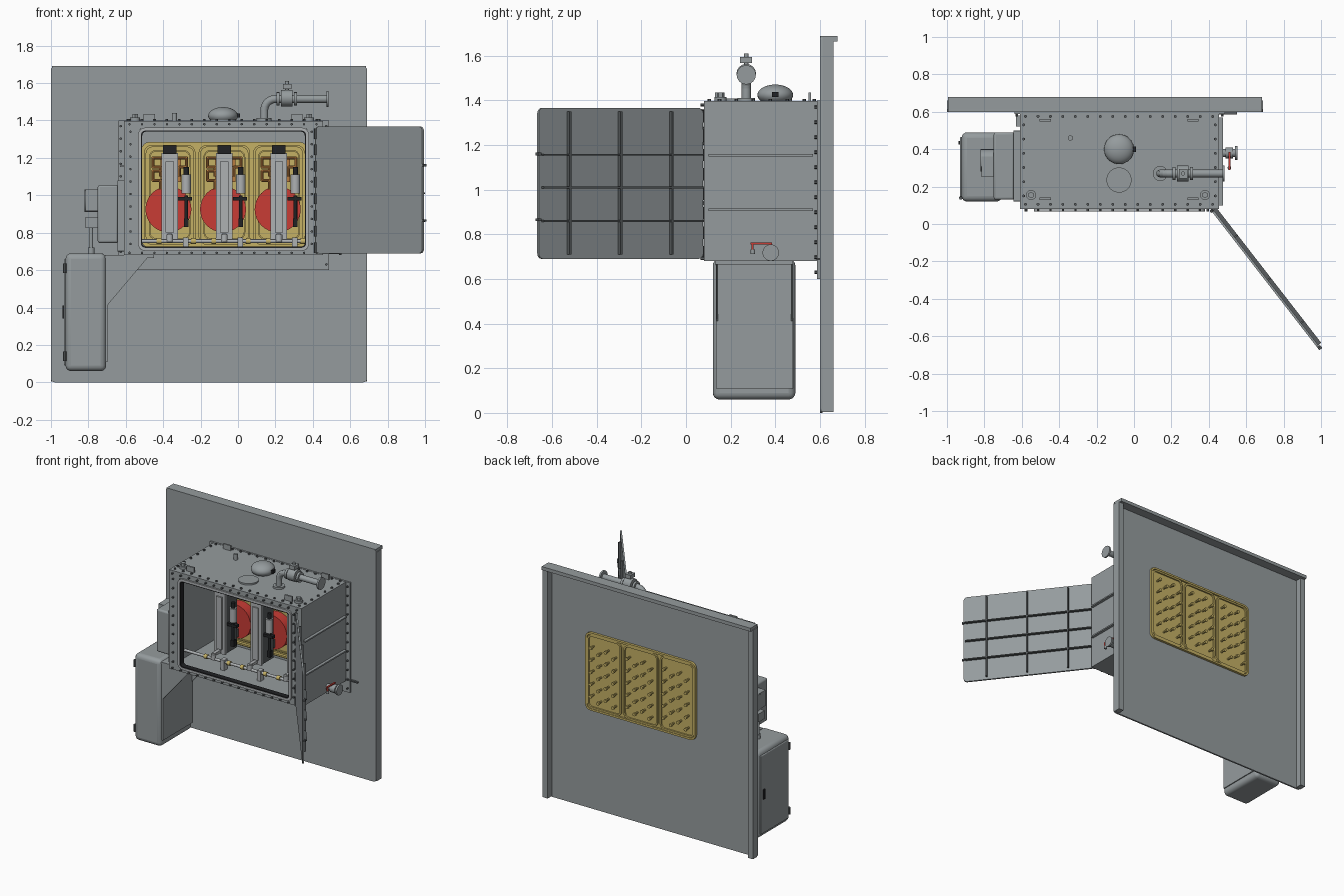
import bpy, bmesh, math
from mathutils import Vector

COLOURS = {
    "steel_grey": (0.30, 0.33, 0.34), "dark_grey": (0.10, 0.11, 0.115), "black": (0.015, 0.016, 0.018),
    "ochre": (0.56, 0.44, 0.13), "red": (0.58, 0.045, 0.035), "copper": (0.48, 0.20, 0.05),
    "light_grey": (0.42, 0.44, 0.45)}
MATS = {}
for name, c in COLOURS.items():
    MATS[name] = bpy.data.materials.new(name)
    MATS[name].diffuse_color = (*c, 1)


class Part:
    """Collects simple solids in one mesh of one colour."""
    def __init__(self, name, mat="steel_grey"):
        self.name, self.mat, self.bm = name, mat, bmesh.new()

    def box(self, x0, x1, y0, y1, z0, z1):
        vs = bmesh.ops.create_cube(self.bm, size=1)["verts"]
        for v in vs:
            v.co = Vector(((x0 + x1) / 2 + v.co.x * (x1 - x0), (y0 + y1) / 2 + v.co.y * (y1 - y0),
                           (z0 + z1) / 2 + v.co.z * (z1 - z0)))
        return self

    def cyl(self, p, q, r, r2=None, n=16):
        p, q = Vector(p), Vector(q)
        vs = bmesh.ops.create_cone(self.bm, cap_ends=True, segments=n, radius1=r,
                                   radius2=r if r2 is None else r2, depth=(q - p).length)["verts"]
        rot = (q - p).to_track_quat('Z', 'Y')
        for v in vs:
            v.co = rot @ v.co + (p + q) / 2
        return self

    def tube(self, pts, r, n=10):
        for p, q in zip(pts, pts[1:]):
            self.cyl(p, q, r, n=n)
        for p in pts[1:-1]:
            self.ball(p, r, n=n)
        return self

    def ball(self, p, r, sz=1, n=16):
        for v in bmesh.ops.create_uvsphere(self.bm, u_segments=n, v_segments=max(6, n // 2), radius=r)["verts"]:
            v.co = Vector((v.co.x, v.co.y, v.co.z * sz)) + Vector(p)
        return self

    def plate(self, x0, x1, z0, z1, y0, y1, r, rim=None):
        """Rounded rectangle in x-z, extruded in y; with rim it is an open frame."""
        def loop(d, y):
            rr, out = max(r - d, 0.004), []
            for i, (cx, cz) in enumerate(((x1 - d - rr, z1 - d - rr), (x0 + d + rr, z1 - d - rr),
                                          (x0 + d + rr, z0 + d + rr), (x1 - d - rr, z0 + d + rr))):
                for k in range(5):
                    a = math.pi / 2 * (i + k / 4)
                    out.append(self.bm.verts.new((cx + rr * math.cos(a), y, cz + rr * math.sin(a))))
            return out
        loops = [loop(0, y0), loop(0, y1)]
        if rim:
            loops += [loop(rim, y1), loop(rim, y0), loops[0]]
        else:
            self.bm.faces.new(loops[0])
            self.bm.faces.new(loops[1])
        for a, b in zip(loops, loops[1:]):
            for i in range(len(a)):
                j = (i + 1) % len(a)
                self.bm.faces.new((a[i], a[j], b[j], b[i]))
        return self

    def done(self, bevel=0, seg=3):
        bmesh.ops.recalc_face_normals(self.bm, faces=self.bm.faces)
        me = bpy.data.meshes.new(self.name)
        self.bm.to_mesh(me)
        self.bm.free()
        ob = bpy.data.objects.new(self.name, me)
        bpy.context.collection.objects.link(ob)
        me.materials.append(MATS[self.mat])
        bpy.ops.object.select_all(action='DESELECT')
        ob.select_set(True)
        bpy.context.view_layer.objects.active = ob
        bpy.ops.object.shade_smooth_by_angle(angle=math.radians(35))
        if bevel:
            m = ob.modifiers.new("bevel", 'BEVEL')
            m.width, m.segments = bevel, seg
        return ob


def steps(a, b, n):
    return [a + (b - a) * i / (n - 1) for i in range(n)]


# wall panel with folded edges at the back
wall = Part("wall_panel").plate(-1, 0.69, 0, 1.69, 0.60, 0.612, 0.02)
wall.box(-1, -0.96, 0.61, 0.66, 0.005, 1.67).box(0.65, 0.69, 0.61, 0.66, 0.005, 1.67)
wall.box(-0.995, 0.685, 0.602, 0.68, 1.665, 1.69).done()

# hollow tank: roof, floor, sides, back, mounting flange, front frame
tank = Part("tank_shell").box(-0.61, 0.455, 0.085, 0.6, 1.38, 1.398).box(-0.61, 0.455, 0.085, 0.6, 0.68, 0.70)
tank.box(-0.61, -0.595, 0.085, 0.6, 0.69, 1.39).box(0.44, 0.455, 0.085, 0.6, 0.69, 1.39)
tank.box(-0.60, 0.45, 0.585, 0.6, 0.69, 1.39)
tank.done()
Part("mounting_flange").box(-0.64, 0.487, 0.588, 0.6, 0.60, 1.40).done()
frame = Part("front_frame")
frame.box(-0.61, -0.525, 0.08, 0.10, 0.68, 1.398).box(0.37, 0.455, 0.08, 0.10, 0.68, 1.398)
frame.box(-0.53, 0.375, 0.08, 0.10, 1.355, 1.398).box(-0.53, 0.375, 0.08, 0.10, 0.68, 0.712).done()
Part("opening_rim", "light_grey").plate(-0.535, 0.38, 0.703, 1.362, 0.068, 0.10, 0.04, 0.016).done()
Part("door_gasket", "black").plate(-0.522, 0.367, 0.715, 1.35, 0.07, 0.11, 0.03, 0.010).done()

# stiffening ribs on the tank sides
ribs = Part("tank_ribs")
for z in (0.91, 1.155):
    ribs.box(0.455, 0.475, 0.10, 0.57, z - 0.005, z + 0.005).box(-0.63, -0.61, 0.52, 0.58, z - 0.005, z + 0.005)
ribs.done()

# bolts around the frame, roof and flange
bolts = Part("bolts", "dark_grey")
for x in steps(-0.58, 0.42, 16):
    for z in (1.38, 0.692):
        bolts.cyl((x, 0.066, z), (x, 0.082, z), 0.007, n=6)
    for y in (0.105, 0.575):
        bolts.cyl((x, y, 1.395), (x, y, 1.407), 0.008, n=6)
for z in steps(0.74, 1.34, 10):
    for x in (-0.575, 0.395):
        bolts.cyl((x, 0.068, z), (x, 0.082, z), 0.007, n=6)
for z in steps(0.63, 1.37, 12):
    for x in (-0.627, 0.472):
        bolts.cyl((x, 0.576, z), (x, 0.59, z), 0.007, n=6)
for y in steps(0.15, 0.53, 6):
    for x in (-0.59, 0.435):
        bolts.cyl((x, y, 1.395), (x, y, 1.407), 0.008, n=6)
bolts.done()

# open door, built flat and swung about its hinge
door = Part("door").plate(0, 0.93, 0.69, 1.367, 0, 0.012, 0.025)
door.done_ribs = None
swing = math.atan2(-0.735, 0.57)
door_rib = Part("door_ribs", "dark_grey")
for z in (0.86, 1.01, 1.157):
    door_rib.box(0.0, 0.915, 0.012, 0.032, z - 0.004, z + 0.004)
for x in (0.185, 0.475, 0.765):
    door_rib.box(x - 0.005, x + 0.005, 0.012, 0.03, 0.71, 1.35)
for z in (0.865, 1.16):
    door_rib.box(0.92, 0.94, 0.0, 0.02, z - 0.006, z + 0.006)
for ob in (door.done(), door_rib.done()):
    ob.location, ob.rotation_euler = (0.415, 0.068, 0), (0, 0, swing)
hinge = Part("door_hinge", "dark_grey")
for z in steps(0.72, 1.33, 8):
    hinge.cyl((0.416, 0.07, z - 0.028), (0.416, 0.07, z + 0.028), 0.01, n=10)
hinge.box(0.45, 0.55, 0.585, 0.60, 0.685, 0.695).done()

# terminal panel seen from both sides of the wall, three bays
CENTRES = (-0.365, -0.073, 0.219)
Part("terminal_panel", "ochre").plate(-0.515, 0.37, 0.72, 1.285, 0.572, 0.617, 0.04).done()
bays = Part("bay_frames", "ochre")
studs = Part("back_studs", "ochre")
bays.plate(-0.515, 0.37, 0.72, 1.285, 0.61, 0.63, 0.04, 0.014)
for c in CENTRES:
    bays.plate(c - 0.138, c + 0.138, 0.735, 1.27, 0.55, 0.575, 0.045, 0.012)
    bays.plate(c - 0.112, c + 0.112, 0.762, 1.243, 0.56, 0.575, 0.04, 0.008)
    bays.plate(c - 0.138, c + 0.138, 0.735, 1.27, 0.61, 0.628, 0.04, 0.012)
    for i in range(4):
        for k in range(5):
            x, z = c - 0.09 + 0.06 * i, 0.80 + 0.088 * k + (0.035 if i % 2 else 0)
            studs.cyl((x, 0.61, z), (x, 0.655, z), 0.007, n=8).cyl((x, 0.645, z), (x, 0.66, z), 0.012, n=8)
bays.done()
studs.done()

# switch modules, one in each bay
disc, column = Part("red_discs", "red"), Part("switch_columns", "light_grey")
backing, caps = Part("column_sides", "dark_grey"), Part("black_fittings", "black")
copper, cyls = Part("copper_links", "copper"), Part("actuators", "light_grey")
for c in CENTRES:
    disc.cyl((c - 0.007, 0.50, 0.925), (c - 0.007, 0.575, 0.925), 0.123, n=32)
    column.box(c - 0.044, c + 0.044, 0.31, 0.325, 0.765, 1.225).box(c - 0.022, c + 0.022, 0.30, 0.312, 0.80, 1.18)
    backing.box(c - 0.042, c + 0.042, 0.325, 0.45, 0.77, 1.22)
    backing.box(c - 0.02, c + 0.02, 0.45, 0.57, 0.82, 0.88).box(c - 0.02, c + 0.02, 0.45, 0.57, 1.1, 1.16)
    caps.box(c - 0.036, c + 0.036, 0.30, 0.40, 1.22, 1.265)
    caps.cyl((c + 0.088, 0.34, 0.835), (c + 0.088, 0.34, 1.0), 0.010)
    caps.box(c + 0.045, c + 0.12, 0.33, 0.36, 0.972, 0.992).box(c + 0.075, c + 0.10, 0.33, 0.36, 0.83, 0.875)
    caps.cyl((c + 0.088, 0.34, 1.10), (c + 0.088, 0.34, 1.15), 0.014)
    cyls.cyl((c + 0.088, 0.34, 1.01), (c + 0.088, 0.34, 1.11), 0.025)
    for s, z in ((-1, 1.20), (-1, 1.13), (1, 1.20)):
        copper.tube([(c + s * 0.04, 0.5, z), (c + s * 0.09, 0.5, z), (c + s * 0.09, 0.5, z - 0.05),
                     (c + s * 0.05, 0.5, z - 0.05), (c + s * 0.05, 0.5, z - 0.10)], 0.008, 8)
    copper.box(c - 0.05, c + 0.06, 0.54, 0.57, 1.07, 1.20)
for part in (disc, column, backing, caps, copper, cyls):
    part.done()

# drive shaft along the tank floor
shaft = Part("drive_shaft", "light_grey").cyl((-0.595, 0.24, 0.755), (0.40, 0.24, 0.755), 0.010, n=12)
collar = Part("shaft_collars", "ochre")
for c in CENTRES:
    shaft.cyl((c, 0.24, 0.75), (c, 0.24, 0.79), 0.018).box(c - 0.012, c + 0.012, 0.24, 0.35, 0.775, 0.795)
    shaft.box(c + 0.07, c + 0.10, 0.22, 0.26, 0.70, 0.775)
    collar.cyl((c - 0.07, 0.24, 0.755), (c - 0.045, 0.24, 0.755), 0.016)
    collar.cyl((c + 0.115, 0.24, 0.755), (c + 0.14, 0.24, 0.755), 0.016)
shaft.done()
collar.done()

# roof fittings: relief dome, hatch, lugs, plugs
dome = Part("relief_dome").cyl((-0.08, 0.40, 1.395), (-0.08, 0.40, 1.425), 0.06, n=32)
dome.ball((-0.08, 0.40, 1.425), 0.08, 0.58, 32).done()
Part("dome_indicator", "black").box(-0.015, 0.012, 0.385, 0.415, 1.415, 1.438).done()
Part("roof_hatch").cyl((-0.08, 0.235, 1.395), (-0.08, 0.235, 1.409), 0.067, n=32).done()
lugs = Part("lifting_lugs")
for x in (-0.475, 0.315):
    for y in (0.135, 0.555):
        lugs.box(x - 0.03, x + 0.03, y - 0.006, y + 0.006, 1.395, 1.435)
for x in (-0.55, 0.38):
    lugs.cyl((x, 0.155, 1.395), (x, 0.155, 1.415), 0.027).cyl((x, 0.155, 1.41), (x, 0.155, 1.435), 0.017, n=6)
lugs.cyl((-0.34, 0.46, 1.395), (-0.34, 0.46, 1.44), 0.014).done()

# filling pipe with valve
pipe = Part("filling_pipe").cyl((0.14, 0.27, 1.395), (0.14, 0.27, 1.412), 0.04)
bend = [(0.20 - 0.06 * math.cos(a), 0.27, 1.455 + 0.06 * math.sin(a)) for a in steps(0, math.pi / 2, 6)]
pipe.tube([(0.14, 0.27, 1.40)] + bend + [(0.48, 0.27, 1.515)], 0.021, 16)
pipe.cyl((0.472, 0.27, 1.515), (0.484, 0.27, 1.515), 0.043, n=24)
for x in (0.205, 0.30):
    pipe.cyl((x, 0.27, 1.515), (x + 0.016, 0.27, 1.515), 0.036)
pipe.cyl((0.23, 0.27, 1.52), (0.292, 0.27, 1.52), 0.044)
pipe.cyl((0.262, 0.27, 1.55), (0.262, 0.27, 1.61), 0.011).box(0.24, 0.285, 0.243, 0.295, 1.568, 1.596).done()

# drain valve with red lever
drain = Part("drain_valve").cyl((0.45, 0.38, 0.718), (0.55, 0.38, 0.718), 0.022)
drain.cyl((0.54, 0.38, 0.718), (0.553, 0.38, 0.718), 0.037, n=24).cyl((0.49, 0.38, 0.718), (0.53, 0.38, 0.718), 0.03)
drain.cyl((0.51, 0.30, 0.712), (0.51, 0.30, 0.732), 0.01).done()
Part("drain_lever", "red").box(0.505, 0.517, 0.29, 0.385, 0.755, 0.763).box(0.505, 0.517, 0.294, 0.302, 0.725, 0.76).done()

# gearbox and motor on the left side
Part("gearbox_plate").box(-0.645, -0.605, 0.12, 0.50, 0.70, 1.08).done(0.004)
Part("gearbox").box(-0.75, -0.64, 0.13, 0.49, 0.745, 1.055).done(0.012)
motor = Part("motor").cyl((-0.82, 0.34, 0.97), (-0.745, 0.34, 0.97), 0.06, n=24)
motor.box(-0.815, -0.745, 0.25, 0.36, 0.915, 1.03).box(-0.815, -0.745, 0.26, 0.33, 0.825, 0.885)
motor.cyl((-0.785, 0.295, 0.67), (-0.785, 0.295, 0.83), 0.01).cyl((-0.785, 0.295, 0.685), (-0.785, 0.295, 0.72), 0.018).done()

# control cabinet, bracket and fittings
Part("control_cabinet").box(-0.922, -0.705, 0.12, 0.49, 0.06, 0.69).done(0.03, 4)
Part("cabinet_door").box(-0.93, -0.915, 0.145, 0.465, 0.09, 0.66).done(0.005)
fit = Part("cabinet_handle", "black").box(-0.938, -0.928, 0.425, 0.445, 0.34, 0.41).done()
hinges = Part("cabinet_hinges", "dark_grey")
for z in (0.14, 0.61):
    hinges.cyl((-0.926, 0.14, z - 0.025), (-0.926, 0.14, z + 0.025), 0.01, n=10)
hinges.done()
bracket = Part("cabinet_bracket").box(-0.71, -0.45, 0.13, 0.48, 0.665, 0.68).box(-0.708, -0.698, 0.135, 0.48, 0.11, 0.67)
for y in (0.14, 0.475):
    tri = [[bracket.bm.verts.new((x, yy, z)) for x, z in ((-0.70, 0.67), (-0.48, 0.67), (-0.70, 0.41))]
           for yy in (y - 0.004, y + 0.004)]
    for t in tri:
        bracket.bm.faces.new(t)
    for i in range(3):
        j = (i + 1) % 3
        bracket.bm.faces.new((tri[0][i], tri[0][j], tri[1][j], tri[1][i]))
bracket.done()
